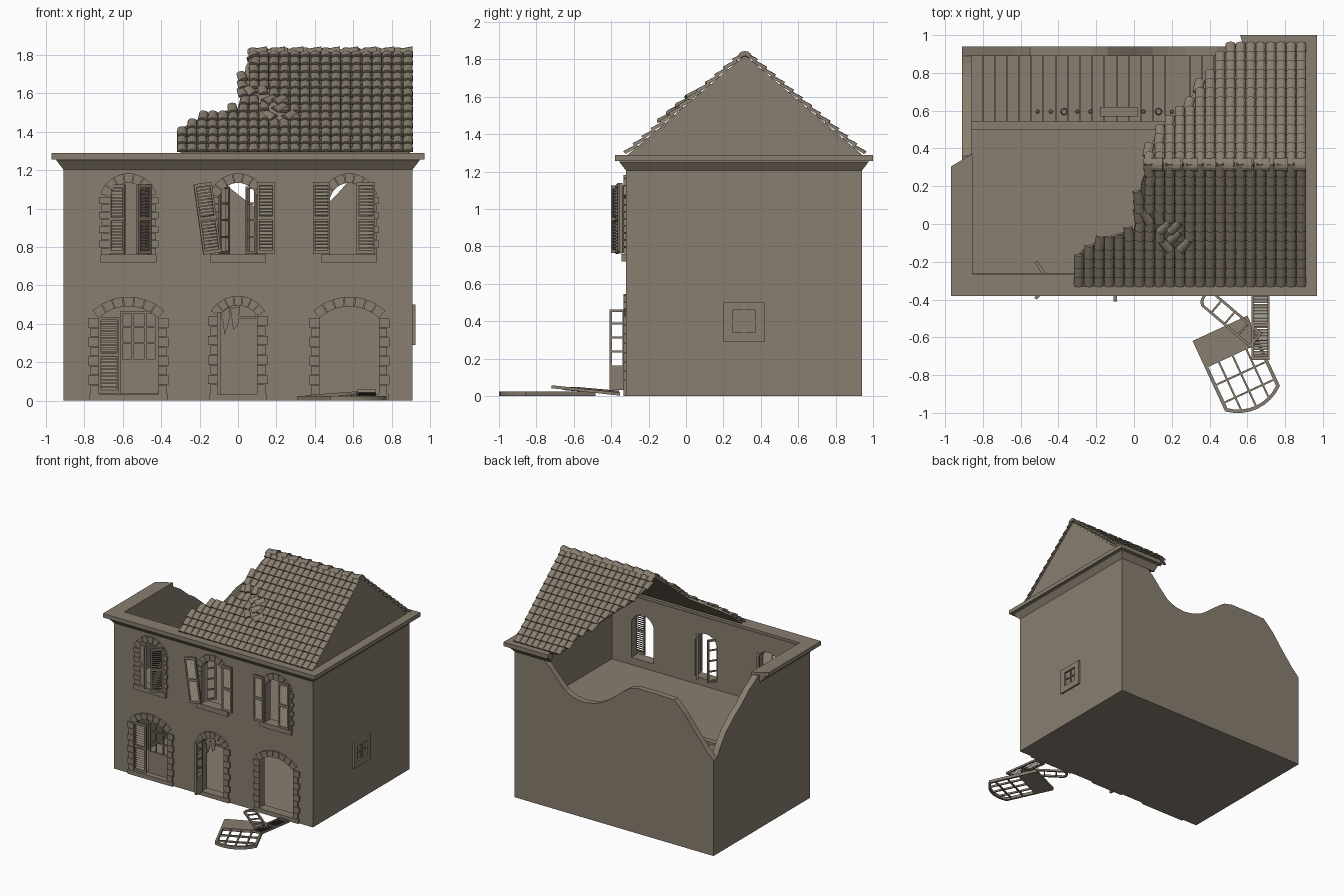
import bpy, bmesh, math, random
from mathutils import Matrix, Vector

if "Cube" in bpy.data.objects:
    bpy.data.objects.remove(bpy.data.objects["Cube"])

random.seed(4)
mat = bpy.data.materials.new("weathered stone")
mat.diffuse_color = (0.25, 0.21, 0.16, 1)
mat.use_nodes = True
mat.node_tree.nodes["Principled BSDF"].inputs["Base Color"].default_value = mat.diffuse_color
I = Matrix.Identity(4)


def prism(bm, pts, axis, a, b, M=I):
    """Extrude a 2D outline along x, y or z between a and b."""
    put = {'x': lambda p, t: (t, p[0], p[1]), 'y': lambda p, t: (p[0], t, p[1]),
           'z': lambda p, t: (p[0], p[1], t)}[axis]
    lo = [bm.verts.new(M @ Vector(put(p, a))) for p in pts]
    hi = [bm.verts.new(M @ Vector(put(p, b))) for p in pts]
    n = len(pts)
    bm.faces.new(lo)
    bm.faces.new(hi[::-1])
    for i in range(n):
        bm.faces.new((lo[i], hi[i], hi[(i + 1) % n], lo[(i + 1) % n]))


def box(bm, x0, x1, y0, y1, z0, z1, M=I):
    prism(bm, [(x0, z0), (x1, z0), (x1, z1), (x0, z1)], 'y', y0, y1, M)


def finish(bm, name):
    bmesh.ops.recalc_face_normals(bm, faces=bm.faces)
    me = bpy.data.meshes.new(name)
    bm.to_mesh(me)
    bm.free()
    me.materials.append(mat)
    ob = bpy.data.objects.new(name, me)
    bpy.context.collection.objects.link(ob)
    return ob


def frame(loc, xd, zd):
    """Matrix from a local x direction, a local z direction and an origin."""
    z = Vector(zd).normalized()
    x = Vector(xd)
    x = (x - z * x.dot(z)).normalized()
    M = Matrix((x, z.cross(x), z)).transposed().to_4x4()
    return Matrix.Translation(loc) @ M


def lerp(table, t):
    for (a, u), (b, v) in zip(table, table[1:]):
        if t <= b:
            return u + (v - u) * max(0, (t - a) / (b - a))
    return table[-1][1]


def arc(half, spring, crown, grow=0, n=8):
    r = crown - spring
    R = (half * half + r * r) / (2 * r)
    a = math.asin(min(1, half / R))
    return [((R + grow) * math.sin(a - 2 * a * i / n),
             crown - R + (R + grow) * math.cos(a - 2 * a * i / n)) for i in range(n + 1)]


# centre x, half width, base, spring and crown of each front opening
UP = [(cx, .10, .76, 1.06, 1.135) for cx in (-.57, 0, .58)]
DOWN = [(-.57, .155, .035, .43, .492), (0, .10, .035, .44, .497), (.58, .155, .035, .43, .492)]

# front wall with arched openings
bm = bmesh.new()
box(bm, -.91, .91, -.32, -.26, 0, 1.27)
wall = finish(bm, "front_wall")
bm = bmesh.new()
for cx, h, z0, sp, cr in UP + DOWN:
    prism(bm, [(cx - h, z0), (cx + h, z0)] + [(cx + x, z) for x, z in arc(h, sp, cr)], 'y', -.4, -.2)
cut = finish(bm, "opening_cutter")
cut.hide_render = True
mod = wall.modifiers.new("openings", 'BOOLEAN')
mod.object, mod.operation, mod.solver = cut, 'DIFFERENCE', 'EXACT'
bpy.context.view_layer.objects.active = wall
bpy.ops.object.modifier_apply(modifier="openings")
bpy.data.objects.remove(cut)

# side and back walls, broken along their tops
bm = bmesh.new()
prism(bm, [(-.26, 0), (.94, 0), (.94, 1.27), (-.26, 1.27)], 'x', .86, .91)
finish(bm, "right_wall")
bm = bmesh.new()
prism(bm, [(-.31, 1.27), (.94, 1.27), (.315, 1.81)], 'x', .86, .895)
finish(bm, "right_gable")
bm = bmesh.new()
prism(bm, [(.86, 0), (.86, 1.27), (.70, 1.25), (.60, 1.17), (.52, 1.08), (.44, 1.0), (.36, .965), (.27, .955),
           (.18, .97), (.10, 1.0), (.03, 1.05), (-.07, 1.13), (-.14, 1.18), (-.22, 1.20), (-.40, 1.20),
           (-.55, 1.195), (-.64, 1.11), (-.74, .98), (-.84, .86), (-.91, .79), (-.91, 0)], 'y', .89, .94)
finish(bm, "broken_back_wall")
bm = bmesh.new()
prism(bm, [(-.26, 0), (-.26, 1.27), (.36, 1.27), (.40, 1.24), (.47, 1.20), (.58, 1.11), (.66, 1.06),
           (.78, .96), (.85, .87), (.89, .80), (.89, 0)], 'x', -.91, -.86)
finish(bm, "broken_left_wall")

# floors and partition
bm = bmesh.new()
box(bm, -.9, .9, -.3, .92, 0, .03)
finish(bm, "ground_floor")
bm = bmesh.new()
box(bm, -.87, .87, -.27, .5, .66, .70)
finish(bm, "upper_floor")
bm = bmesh.new()
box(bm, -.87, .87, .5, .545, .02, .71)
finish(bm, "partition_wall")
bm = bmesh.new()
for i in range(27):
    x = -.865 + i * .0645
    box(bm, x, x + .062, .545, .895, .66, .69)
finish(bm, "rear_floor_boards")
bm = bmesh.new()
for x in (-.51, -.44, -.37, -.3, -.23, .05, .13, .2):
    r = .02 if x in (-.37, .13) else .011
    bmesh.ops.create_cone(bm, cap_ends=True, segments=10, radius1=r, radius2=r * .7, depth=.03,
                          matrix=Matrix.Translation((x, .595, .70)))
box(bm, -.18, .02, .57, .62, .69, .71)
finish(bm, "floor_debris")

# cornice: profile swept round the remaining walls with mitred corners
prof = [(-.01, 1.205), (.0, 1.205), (.035, 1.25), (.035, 1.257), (.06, 1.257), (.06, 1.29), (-.055, 1.29), (-.055, 1.22)]
path = [(-.91, .34, -1, -.6), (-.91, -.32, -1, -1), (.91, -.32, 1, -1), (.91, .94, 1, 1), (.58, .94, -.3, 1)]
bm = bmesh.new()
rings = [[bm.verts.new((x + sx * d, y + sy * d, z)) for d, z in prof] for x, y, sx, sy in path]
for a, b in zip(rings, rings[1:]):
    for i in range(len(prof)):
        j = (i + 1) % len(prof)
        bm.faces.new((a[i], b[i], b[j], a[j]))
bm.faces.new(rings[0])
bm.faces.new(rings[-1])
finish(bm, "cornice")

# stone surrounds: quoins, voussoirs and sills
bm = bmesh.new()
for cx, h, z0, sp, cr in UP + DOWN:
    up = z0 > .5
    rows = 8
    step = (sp - z0) / rows
    for s in (-1, 1):
        for r in range(rows):
            w = .055 if r % 2 else .042
            xs = sorted((cx + s * h, cx + s * (h + w)))
            box(bm, xs[0], xs[1], -.333, -.31, z0 + r * step + .001, z0 + (r + 1) * step - .002)
    n = 7
    inner, outer = arc(h, sp, cr, 0, n), arc(h, sp, cr, .05, n)
    for i in range(n):
        g = .04
        pts = [Vector(p) for p in (inner[i], outer[i], outer[i + 1], inner[i + 1])]
        q = [pts[0].lerp(pts[3], g), pts[1].lerp(pts[2], g), pts[2].lerp(pts[1], g), pts[3].lerp(pts[0], g)]
        prism(bm, [(cx + p.x, p.y) for p in q], 'y', -.335, -.31)
    w = h + (.045 if up else .05)
    box(bm, cx - w, cx + w, -.345 if up else -.335, -.27, z0 - (.04 if up else .035), z0)
finish(bm, "window_surrounds")


# louvred shutter: local x across from hinge, z up
def shutter(name, w, h, M, n=20):
    bm = bmesh.new()
    t, f = .008, .011
    box(bm, 0, f, -t, t, 0, h, M)
    box(bm, w - f, w, -t, t, 0, h, M)
    for z in (0, h * .48, h - .018):
        box(bm, f, w - f, -t, t, z, z + .018, M)
    for i in range(n):
        z = .018 + (h - .036) * (i + .5) / n
        prism(bm, [(-.007, z - .008), (-.004, z - .008), (.007, z + .006), (.004, z + .006)], 'x', f, w - f, M)
    finish(bm, name)


# glazed frame with bars, solid lower panel and optional arched head
def glazed(name, w, h, M, nx, nz, panel=0, rise=0, t=.009, f=.014):
    bm = bmesh.new()
    top = h - rise
    for x in (0, w - f):
        box(bm, x, x + f, -t, t, 0, top, M)
    box(bm, f, w - f, -t, t, 0, max(panel, f), M)
    if rise:
        o, i = arc(w / 2, top, h), arc(w / 2 - f, top - f * .5, h - f)
        prism(bm, [(w / 2 + x, z) for x, z in o + i[::-1]], 'y', -t, t, M)
    else:
        box(bm, f, w - f, -t, t, top - f, top, M)
    for k in range(1, nx):
        x = w * k / nx
        box(bm, x - .005, x + .005, -t * .6, t * .6, panel, h - f * .5 - rise * abs(2 * k / nx - 1) ** 2, M)
    for k in range(1, nz):
        z = panel + (h - panel) * k / nz
        box(bm, f, w - f, -t * .6, t * .6, z - .005, z + .005, M)
    finish(bm, name)


X, Z = (1, 0, 0), (0, 0, 1)
shutter("upper_left_shutter_a", .09, .36, frame((-.668, -.325, .765), (.88, -.48, 0), Z))
shutter("upper_left_shutter_b", .09, .36, frame((-.455, -.335, .765), (-.75, -.66, 0), Z))
shutter("hanging_shutter", .095, .37, frame((-.18, -.37, .76), (1, .15, .1), (-.14, 0, 1)))
shutter("upper_middle_shutter", .09, .375, frame((.1, -.348, .763), X, Z))
shutter("upper_right_shutter_a", .09, .375, frame((.39, -.348, .763), X, Z))
shutter("upper_right_shutter_b", .095, .375, frame((.618, -.348, .763), X, Z))
shutter("ground_left_shutter", .105, .40, frame((-.725, -.31, .037), X, Z))
shutter("fallen_shutter", .095, .37, frame((.623, -.72, .05), X, (0, .37, -.04)))
glazed("upper_middle_sash_a", .09, .35, frame((-.1, -.285, .765), (.55, .8, 0), Z), 1, 4)
glazed("upper_middle_sash_b", .09, .35, frame((.1, -.285, .765), (-.6, .8, 0), Z), 1, 4)
glazed("upper_left_sash", .09, .34, frame((-.47, -.275, .765), (-.5, .8, 0), Z), 1, 4)
glazed("ground_left_door", .20, .43, frame((-.615, -.285, .037), X, Z), 3, 3, .18)
glazed("open_door_leaf", .085, .43, frame((-.1, -.325, .033), (0, -1, 0), Z), 1, 4, .13)
dx, dz = Vector((.907, .42, 0)), Vector((.42, -.907, 0))
glazed("fallen_door", .32, .47, frame(Vector((.455, -.552, .013)) - dx * .16, dx, dz), 4, 3, .16, .06, .012, .018)
glazed("fallen_sash", .10, .37, frame((.615, -.655, .04), (.62, .78, 0), (-.27, .23, -.02)), 1, 4, 0, .03, .008)

# broken transom pieces in the middle doorway
bm = bmesh.new()
prism(bm, [(-.085, .46), (-.04, .49), (-.05, .40), (-.07, .34)], 'y', -.30, -.295)
prism(bm, [(-.04, .48), (.01, .49), (.0, .39), (-.025, .37)], 'y', -.305, -.30)
box(bm, -.09, .09, -.30, -.285, .425, .44)
finish(bm, "broken_transom")

# small window on the right wall
bm = bmesh.new()
for y0, y1, z0, z1 in ((.2, .25, .29, .5), (.37, .42, .29, .5), (.25, .37, .29, .34), (.25, .37, .46, .5)):
    box(bm, .9, .925, y0, y1, z0, z1)
box(bm, .9, .918, .305, .315, .34, .46)
box(bm, .9, .918, .25, .37, .395, .405)
finish(bm, "side_window")

# roof: backing sheets and barrel tiles, stopping at a ragged left edge
L = math.hypot(.63, .535)
front_edge = [(0, -.32), (.19, -.32), (.25, -.27), (.32, -.15), (.37, -.02), (.5, .0), (.7, .02), (L, .06)]
back_edge = [(0, .52), (.05, .46), (.2, .40), (.33, .30), (.48, .2), (.58, .12), (.75, .04), (L, .05)]
PITCH, ROWS, SEG = .0535, 13, 6


def tile(bm, M, length, r):
    a = [bm.verts.new(M @ Vector((r * math.cos(math.pi * k / SEG), 0, .012 + r * .75 * math.sin(math.pi * k / SEG))))
         for k in range(SEG + 1)]
    b = [bm.verts.new(M @ Vector((r * .9 * math.cos(math.pi * k / SEG), length, r * .6 * math.sin(math.pi * k / SEG))))
         for k in range(SEG + 1)]
    for k in range(SEG):
        bm.faces.new((a[k], a[k + 1], b[k + 1], b[k]))
    bm.faces.new(a[::-1])
    bm.faces.new(b)
    bm.faces.new((a[0], b[0], b[-1], a[-1]))


for name, y0, s, edge in (("front_roof", -.315, 1, front_edge), ("back_roof", .945, -1, back_edge)):
    up = Vector((0, .63 * s, .535)).normalized()
    xd = Vector((1, 0, 0))
    nrm = Vector((0, -.535 * s, .63)).normalized()
    S = Matrix((xd, up, nrm)).transposed().to_4x4()
    S = Matrix.Translation((0, y0, 1.285)) @ S
    bm = bmesh.new()
    prism(bm, [(.89, 0), (.89, L)] + [(x + .02, v) for v, x in edge[::-1]], 'z', -.012, .002, S)
    finish(bm, name + "_sheet")
    bm = bmesh.new()
    step = L / ROWS
    for c in range(24):
        x = .885 - c * PITCH
        for r in range(ROWS):
            v = r * step
            lim = lerp(edge, v + step * .5)
            if x < lim + .015:
                continue
            rot, lift = random.uniform(-.02, .02), 0
            loose = s > 0 and abs(x - .16 - .5 * (.35 - v)) < .05 and .2 < v < .5
            if x < lim + .06 and v > .2:
                rot = random.uniform(-.25, .25)
            if loose:
                rot, lift = random.uniform(-.8, .8), .014
            tile(bm, S @ Matrix.Translation((x, v, lift)) @ Matrix.Rotation(rot, 4, 'Z'), step * 1.2, .0262)
    finish(bm, name + "_tiles")

# ridge tiles
bm = bmesh.new()
for i in range(9):
    M = frame((.91 - i * .095, .315, 1.806), (0, 1, 0), Z)
    tile(bm, M, .1, .036)
finish(bm, "ridge_tiles")
